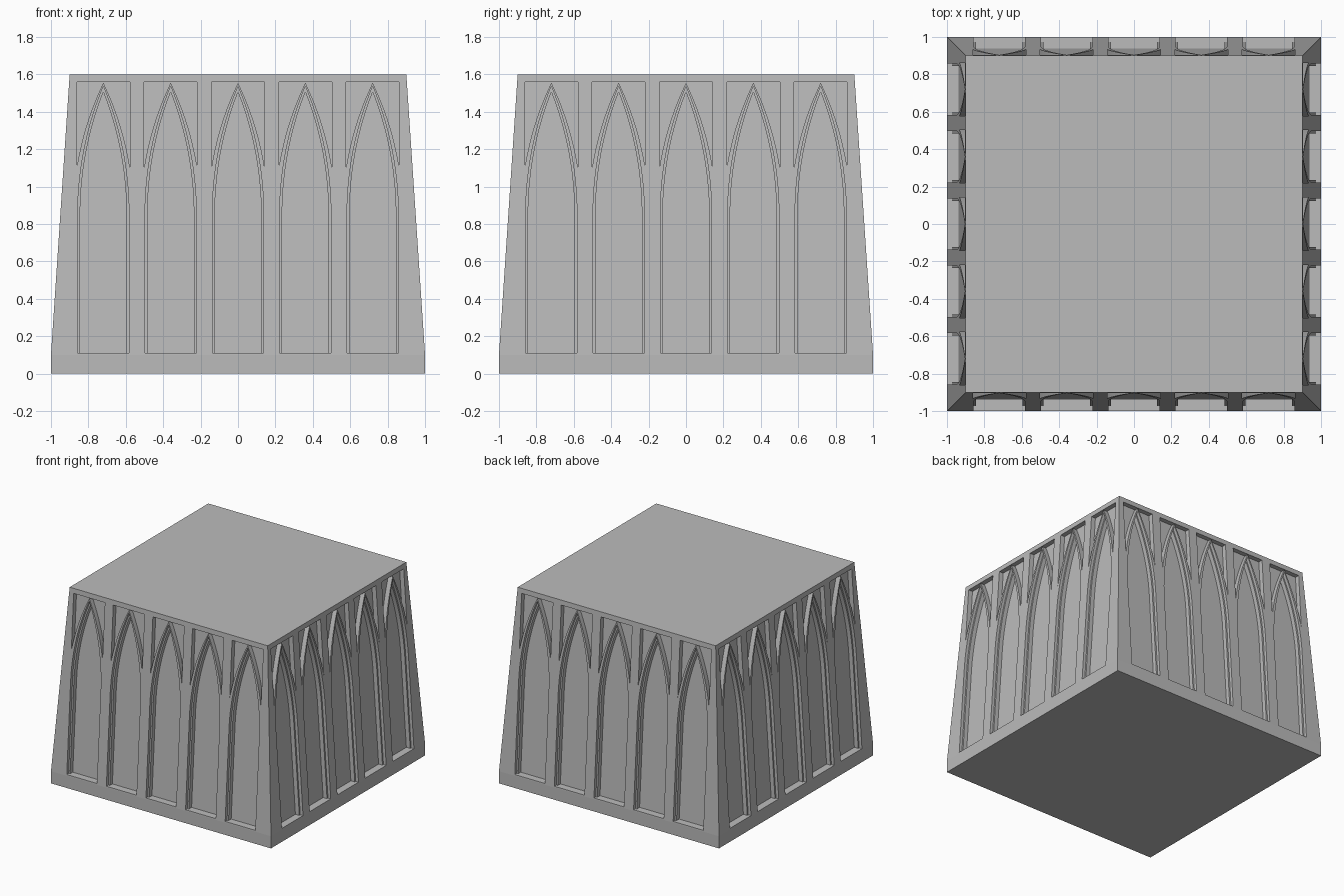
import bpy
import bmesh
from math import radians, sqrt
from mathutils import Matrix, Vector

cube = bpy.data.objects.get("Cube")
if cube:
    bpy.data.objects.remove(cube, do_unlink=True)

KINK, TOP = 0.1, 1.6          # height where the walls start to lean, full height
SILL, SPRING, HEAD = 0.11, 0.85, 1.56
PITCH, COUNT, STEPS = 0.36, 5, 14

stone = bpy.data.materials.new("grey stone")
stone.use_nodes = True
stone.diffuse_color = (0.5, 0.5, 0.5, 1)
stone.node_tree.nodes["Principled BSDF"].inputs["Base Color"].default_value = stone.diffuse_color


def wall(z):
    """Distance of the leaning wall from the centre at height z."""
    return 1 - 0.1 * (z - KINK) / (TOP - KINK)


def add_object(name, bm):
    bmesh.ops.recalc_face_normals(bm, faces=bm.faces)
    mesh = bpy.data.meshes.new(name)
    bm.to_mesh(mesh)
    bm.free()
    mesh.materials.append(stone)
    obj = bpy.data.objects.new(name, mesh)
    bpy.context.collection.objects.link(obj)
    return obj


def half_arch(half, start, apex):
    """Right half of a pointed arch, from (half, start) up to the apex."""
    a, b = start - SPRING, apex - SPRING
    centre = (half * half + a * a - b * b) / (2 * half)
    radius = sqrt(centre * centre + b * b)
    points = []
    for i in range(STEPS):
        z = a + (b - a) * i / STEPS
        points.append((centre + sqrt(radius * radius - z * z), SPRING + z))
    return points


def mirrored(right, apex):
    return right + [(0, apex)] + [(-x, z) for x, z in reversed(right)]


def lancet(half, apex):
    return mirrored([(half, SILL)] + half_arch(half, SPRING, apex), apex)


def cutter(name, outline, depth):
    """Prisms following the lean of the wall, repeated along all four sides."""
    bm = bmesh.new()
    for side in range(4):
        turn = Matrix.Rotation(radians(90 * side), 3, "Z")
        for n in range(COUNT):
            shift = (n - (COUNT - 1) / 2) * PITCH
            rings = [[bm.verts.new(turn @ Vector((x + shift, d - wall(z), z)))
                      for x, z in outline] for d in (-0.05, depth)]
            bm.faces.new(rings[0])
            bm.faces.new(rings[1])
            for i in range(len(outline)):
                bm.faces.new((rings[0][i - 1], rings[0][i], rings[1][i], rings[1][i - 1]))
    obj = add_object(name, bm)
    obj.hide_render = True
    return obj


# Block: short upright base, then walls leaning inwards
bm = bmesh.new()
rings = [[bm.verts.new((sx * r, sy * r, z)) for sx, sy in ((-1, -1), (1, -1), (1, 1), (-1, 1))]
         for r, z in ((1, 0), (1, KINK), (0.9, TOP))]
bm.faces.new(rings[0])
bm.faces.new(rings[-1])
for low, high in zip(rings, rings[1:]):
    for i in range(4):
        bm.faces.new((low[i - 1], low[i], high[i], high[i - 1]))
block = add_object("tapered_arcade_block", bm)

# Stepped windows, and the sunk corners above each pointed arch
spandrel = mirrored([(0.142, HEAD)] + half_arch(0.142, 1.1, 1.555), 1.555)
cutters = [
    cutter("window_ledge_cutter", lancet(0.137, 1.535), 0.025),
    cutter("window_panel_cutter", lancet(0.124, 1.505), 0.06),
    cutter("spandrel_cutter", spandrel, 0.038),
]
for tool in cutters:
    mod = block.modifiers.new(tool.name, "BOOLEAN")
    mod.operation = "DIFFERENCE"
    mod.solver = "EXACT"
    mod.object = tool

# Bake the cuts, then smooth only the gentle arch curves
graph = bpy.context.evaluated_depsgraph_get()
carved = bpy.data.meshes.new_from_object(block.evaluated_get(graph))
block.modifiers.clear()
block.data = carved
for tool in cutters:
    bpy.data.objects.remove(tool, do_unlink=True)
carved.shade_smooth()
carved.set_sharp_from_angle(angle=radians(3))
